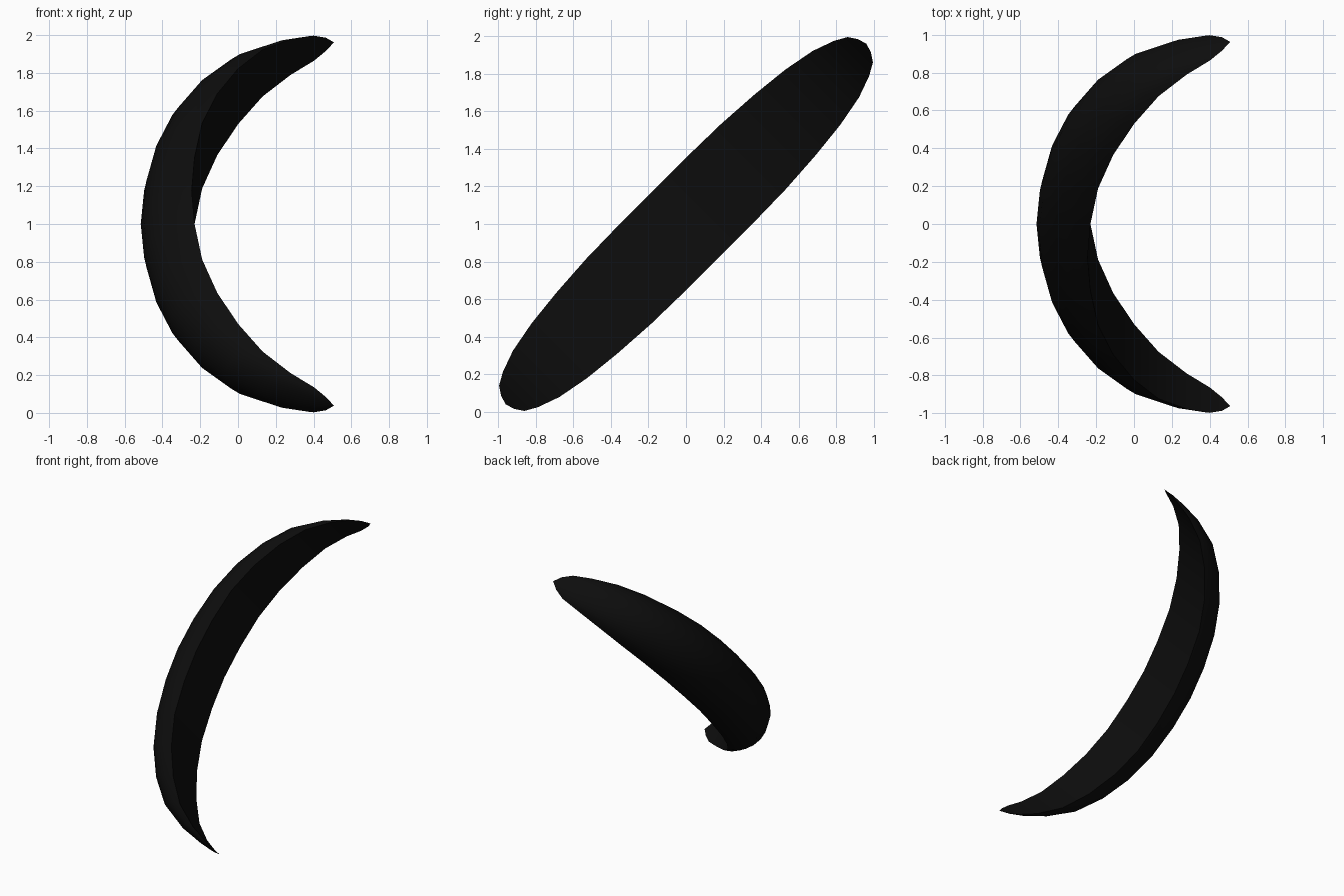
import bpy, bmesh, math

cube = bpy.data.objects.get("Cube")
if cube:
    bpy.data.objects.remove(cube, do_unlink=True)

# Near-black material
mat = bpy.data.materials.new("soft black")
mat.use_nodes = True
col = (0.004, 0.004, 0.004, 1.0)
mat.diffuse_color = col
mat.node_tree.nodes["Principled BSDF"].inputs["Base Color"].default_value = col

# Half of the crescent: (distance along, outer back x, inner edge x, half width)
HALF = [
    (0.0, -0.515, -0.245, 0.25),
    (0.25, -0.497, -0.23, 0.25),
    (0.51, -0.445, -0.19, 0.245),
    (0.745, -0.36, -0.11, 0.23),
    (0.955, -0.235, 0.0, 0.208),
    (1.13, -0.075, 0.13, 0.175),
    (1.25, 0.13, 0.28, 0.132),
    (1.315, 0.31, 0.40, 0.095),
    (1.345, 0.42, 0.465, 0.05),
]
TIP = (1.36, 0.508)
SEGS = 10
R2 = math.sqrt(0.5)


def place(s, x, t):
    """Crescent lies in a plane tilted 45 degrees about x."""
    return (x, (s + t) * R2, 1 + (s - t) * R2)


bm = bmesh.new()
stations = [(-s, a, b, w) for s, a, b, w in reversed(HALF[1:])] + HALF

# Rings: half-ellipse back closed by a flat inner face
rings = []
for s, back, edge, w in stations:
    ring = []
    for i in range(SEGS + 1):
        a = math.pi * i / SEGS
        ring.append(bm.verts.new(
            place(s, edge - (edge - back) * math.sin(a), -w * math.cos(a))))
    rings.append(ring)

n = SEGS + 1
for r0, r1 in zip(rings, rings[1:]):
    for i in range(n):
        j = (i + 1) % n
        bm.faces.new((r0[i], r0[j], r1[j], r1[i]))

# Pointed ends
for ring, sign in ((rings[0], -1), (rings[-1], 1)):
    tip = bm.verts.new(place(sign * TIP[0], TIP[1], 0))
    for i in range(n):
        bm.faces.new((ring[i], ring[(i + 1) % n], tip))

bmesh.ops.recalc_face_normals(bm, faces=bm.faces[:])
mesh = bpy.data.meshes.new("crescent")
bm.to_mesh(mesh)
bm.free()
mesh.materials.append(mat)

obj = bpy.data.objects.new("crescent", mesh)
bpy.context.collection.objects.link(obj)
bpy.ops.object.select_all(action='DESELECT')
obj.select_set(True)
bpy.context.view_layer.objects.active = obj
bpy.ops.object.shade_smooth_by_angle(angle=math.radians(45))
